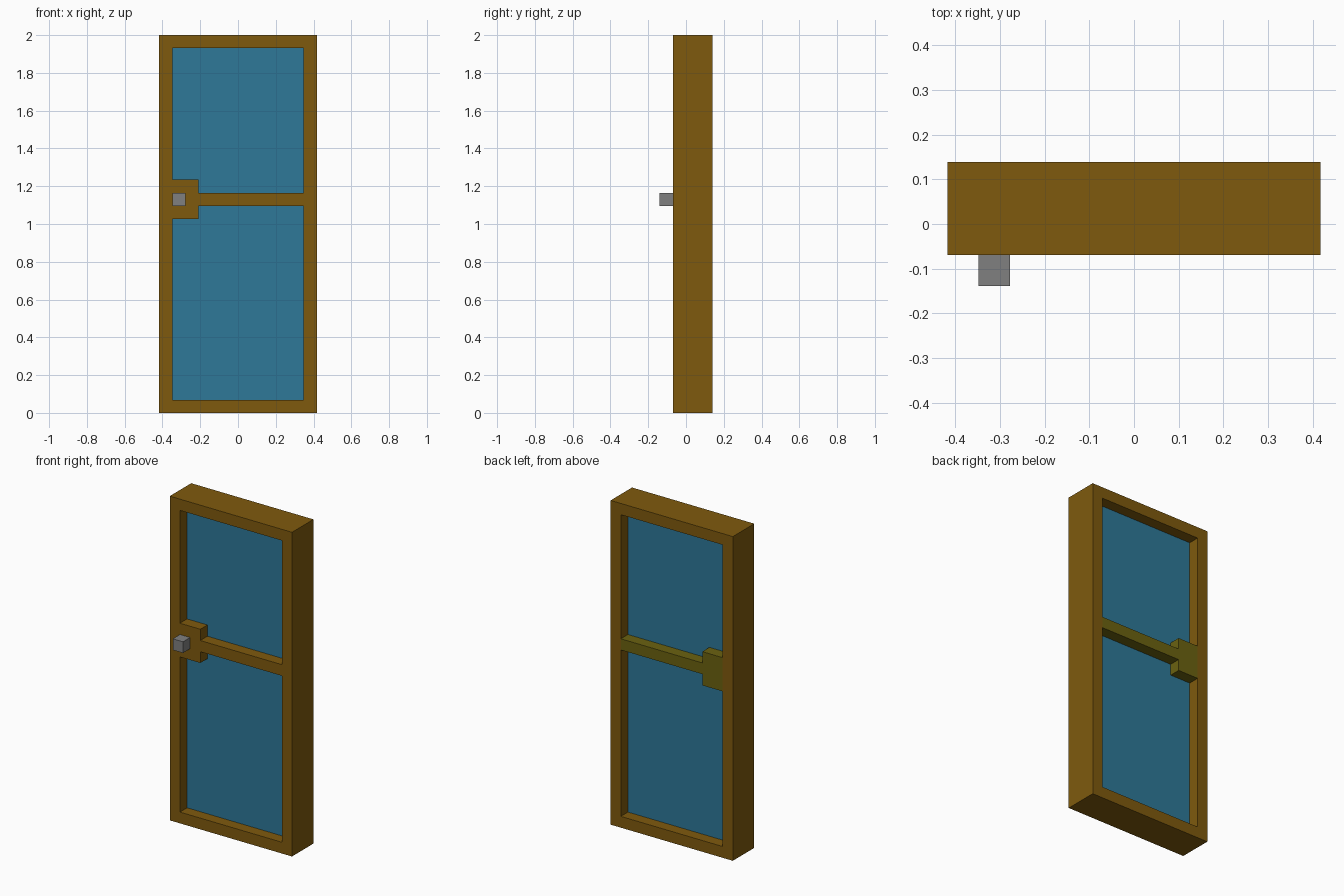
import bpy, bmesh

if "Cube" in bpy.data.objects:
    bpy.data.objects.remove(bpy.data.objects["Cube"])


def material(name, srgb):
    m = bpy.data.materials.new(name)
    lin = [(c / 255 / 12.92 if c < 10.3 else ((c / 255 + 0.055) / 1.055) ** 2.4) for c in srgb]
    m.diffuse_color = (*lin, 1)
    m.use_nodes = True
    m.node_tree.nodes["Principled BSDF"].inputs["Base Color"].default_value = m.diffuse_color
    return m


brown = material("brown wood", (127, 90, 13))
olive = material("olive wood", (107, 98, 16))
blue = material("blue glass", (46, 120, 152))
grey = material("grey metal", (128, 128, 128))

U = 0.0695                    # basic module: bar width and layer depth
HALF = 0.417                  # half door width
IN = HALF - U                 # inner half width
BAR_LO, BAR_HI = 1.096, 1.165


def finish(name, bm, mat):
    bmesh.ops.recalc_face_normals(bm, faces=bm.faces)
    mesh = bpy.data.meshes.new(name)
    bm.to_mesh(mesh)
    bm.free()
    mesh.materials.append(mat)
    ob = bpy.data.objects.new(name, mesh)
    bpy.context.collection.objects.link(ob)
    return ob


def extrude_profile(name, pts, y0, y1, mat):
    """Solid from an x-z outline running from y0 to y1."""
    bm = bmesh.new()
    face = bm.faces.new([bm.verts.new((x, y0, z)) for x, z in pts])
    ext = bmesh.ops.extrude_face_region(bm, geom=[face])
    moved = [g for g in ext["geom"] if isinstance(g, bmesh.types.BMVert)]
    bmesh.ops.translate(bm, verts=moved, vec=(0, y1 - y0, 0))
    return finish(name, bm, mat)


def rect(x0, x1, z0, z1):
    return [(x0, z0), (x1, z0), (x1, z1), (x0, z1)]


# Outer frame: four rectangular loops joined into a closed ring
bm = bmesh.new()
outer, inner = rect(-HALF, HALF, 0, 2), rect(-IN, IN, U, 2 - U)
loops = [[bm.verts.new((x, y, z)) for x, z in pts]
         for pts, y in ((outer, -U), (outer, 2 * U), (inner, 2 * U), (inner, -U))]
for i in range(4):
    a, b = loops[i], loops[(i + 1) % 4]
    for j in range(4):
        k = (j + 1) % 4
        bm.faces.new((a[j], a[k], b[k], b[j]))
finish("door_frame", bm, brown)

# Glass sheet in the middle layer
extrude_profile("glass_panel", rect(-IN, IN, U, 2 - U), 0, U, blue)

# Cross bar with lock block, one on each face of the glass
bx = -IN + 2 * U
crossbar = [(-IN, BAR_LO - U), (bx, BAR_LO - U), (bx, BAR_LO), (IN, BAR_LO),
            (IN, BAR_HI), (bx, BAR_HI), (bx, BAR_HI + U), (-IN, BAR_HI + U)]
extrude_profile("front_crossbar", crossbar, -U, 0, brown)
extrude_profile("back_crossbar", crossbar, U, 2 * U, olive)

# Square door knob on the front
extrude_profile("door_knob", rect(-IN, -IN + U, BAR_LO, BAR_HI), -2 * U, -U, grey)
